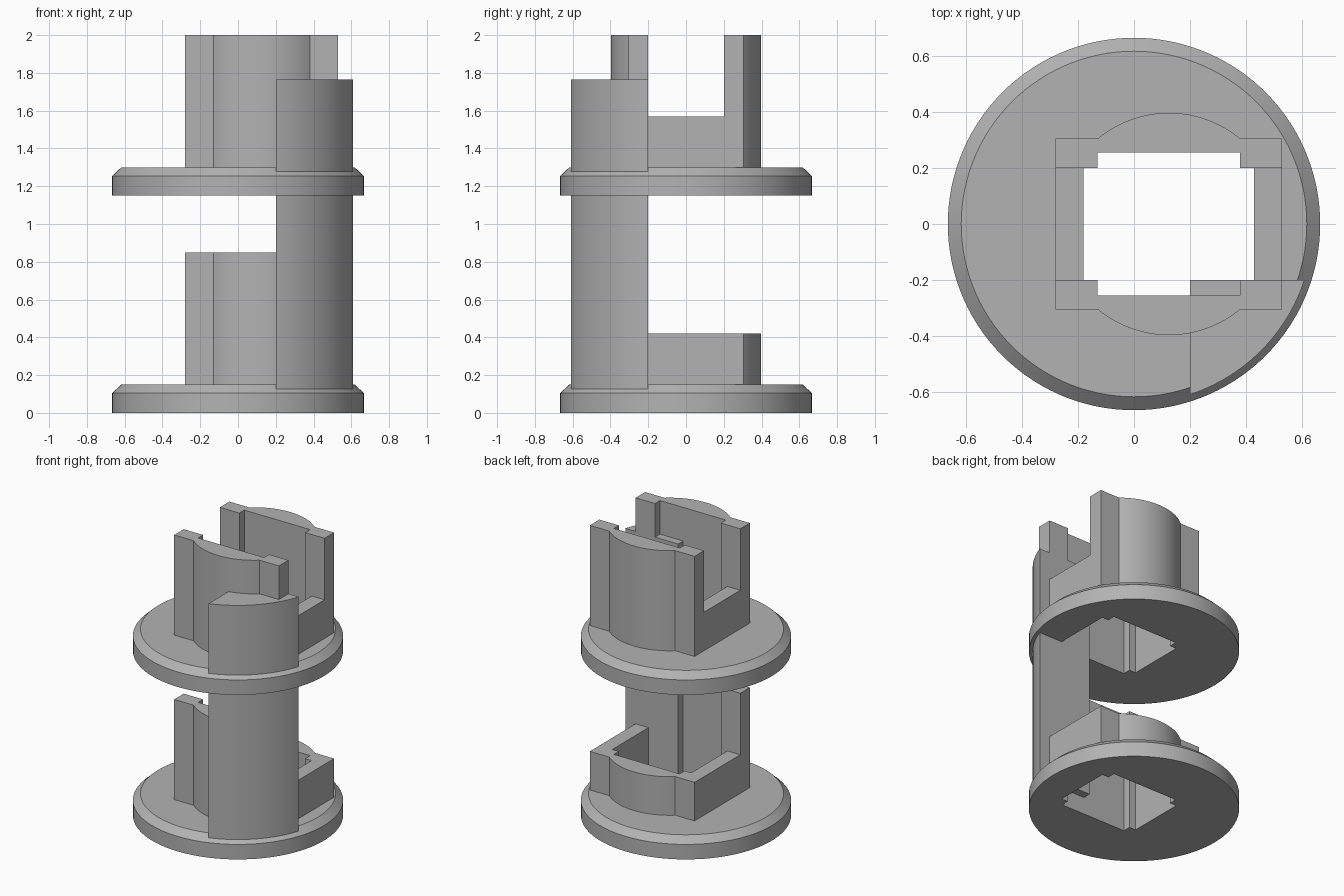
import bpy, bmesh
from math import atan2, cos, hypot, pi, radians, sin

cube = bpy.data.objects.get("Cube")
if cube:
    bpy.data.objects.remove(cube, do_unlink=True)

grey = bpy.data.materials.new("plain grey")
grey.use_nodes = True
COLOUR = (0.45, 0.45, 0.45, 1)
grey.diffuse_color = COLOUR
grey.node_tree.nodes["Principled BSDF"].inputs["Base Color"].default_value = COLOUR

# Socket plan: centre and half sizes
CX, OUT_X, OUT_Y = 0.125, 0.405, 0.305
SLOT_X, SLOT_Y = 0.305, 0.2
WIDE_X, WIDE_Y = 0.255, 0.255


def finish(name, bm):
    bmesh.ops.recalc_face_normals(bm, faces=bm.faces)
    mesh = bpy.data.meshes.new(name)
    bm.to_mesh(mesh)
    bm.free()
    mesh.materials.append(grey)
    obj = bpy.data.objects.new(name, mesh)
    bpy.context.collection.objects.link(obj)
    return obj


def activate(obj):
    bpy.ops.object.select_all(action='DESELECT')
    obj.select_set(True)
    bpy.context.view_layer.objects.active = obj


def smooth(obj):
    activate(obj)
    bpy.ops.object.shade_smooth_by_angle(angle=radians(30))


def prism(name, outline, low, high):
    bm = bmesh.new()
    face = bm.faces.new([bm.verts.new((x, y, low)) for x, y in outline])
    top = bmesh.ops.extrude_face_region(bm, geom=[face])["geom"]
    verts = [v for v in top if isinstance(v, bmesh.types.BMVert)]
    bmesh.ops.translate(bm, verts=verts, vec=(0, 0, high - low))
    return finish(name, bm)


def box(name, x0, x1, y0, y1, low, high):
    return prism(name, [(x0, y0), (x1, y0), (x1, y1), (x0, y1)], low, high)


def arc(cx, radius, start, end, steps=32):
    angles = [start + (end - start) * i / steps for i in range(steps + 1)]
    return [(cx + radius * cos(a), radius * sin(a)) for a in angles]


def flange(name, z):
    # Chamfered disc with a cross-shaped opening
    bm = bmesh.new()
    rings = []
    for radius, height in ((0.666, 0), (0.666, 0.105), (0.618, 0.15)):
        rings.append([bm.verts.new((x, y, z + height))
                      for x, y in arc(0, radius, 0, 2 * pi, 120)[:-1]])
    for lower, upper in zip(rings, rings[1:]):
        for i in range(len(lower)):
            bm.faces.new((lower[i - 1], lower[i], upper[i], upper[i - 1]))
    bm.faces.new(rings[0])
    bm.faces.new(rings[-1])
    disc = finish(name, bm)
    quarter = [(SLOT_X, SLOT_Y), (WIDE_X, SLOT_Y), (WIDE_X, WIDE_Y)]
    half = quarter + [(-x, y) for x, y in reversed(quarter)]
    outline = half + [(x, -y) for x, y in reversed(half)]
    cutter = prism("opening_cutter", [(CX + x, y) for x, y in outline], z - 0.1, z + 0.3)
    cutter.hide_render = True
    mod = disc.modifiers.new("opening", 'BOOLEAN')
    mod.operation, mod.solver, mod.object = 'DIFFERENCE', 'EXACT', cutter
    activate(disc)
    bpy.ops.object.modifier_apply(modifier=mod.name)
    bpy.data.objects.remove(cutter, do_unlink=True)
    smooth(disc)


def cheek(name, side, low, high):
    # Bulged wall on one side of the socket
    start = atan2(OUT_Y, WIDE_X)
    bulge = arc(CX, hypot(WIDE_X, OUT_Y), start, pi - start)
    left, right = CX - OUT_X, CX + OUT_X
    outline = [(right, SLOT_Y), (right, OUT_Y)] + bulge + [
        (left, OUT_Y), (left, SLOT_Y), (CX - WIDE_X, SLOT_Y),
        (CX - WIDE_X, WIDE_Y), (CX + WIDE_X, WIDE_Y), (CX + WIDE_X, SLOT_Y)]
    smooth(prism(name, [(x, side * y) for x, y in outline], low, high))


def socket(name, z, front_height, back_height):
    low = z + 0.14
    flange(name + "_flange", z)
    cheek(name + "_front_wall", -1, low, z + front_height)
    cheek(name + "_back_wall", 1, low, z + back_height)
    # Low sills at both ends
    for label, x in (("right", CX - OUT_X), ("left", CX + SLOT_X)):
        box(name + "_" + label + "_sill", x, x + OUT_X - SLOT_X,
            -SLOT_Y, SLOT_Y, low, z + 0.42)


socket("lower", 0, 0.85, 0.42)
socket("upper", 1.15, 0.85, 0.85)

# Corner pillar joining the two sockets
edge = atan2(0.2, 0.61)
pillar = prism("corner_pillar",
               [(0.2, -0.2)] + arc(0, hypot(0.2, 0.61), edge - pi / 2, -edge), 0.12, 1.765)
smooth(pillar)
